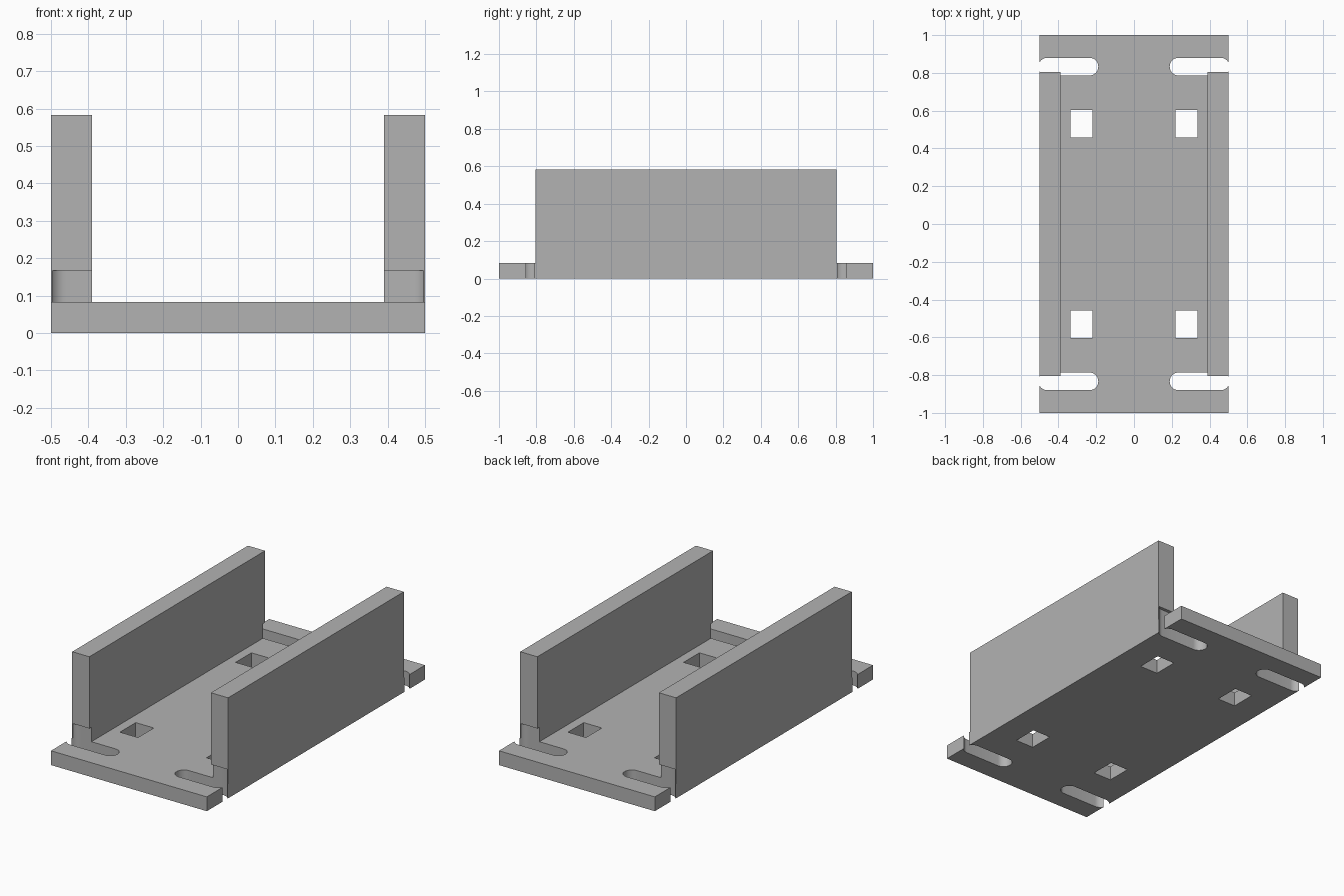
import bpy
import bmesh
from math import sin, cos, pi

if "Cube" in bpy.data.objects:
    bpy.data.objects.remove(bpy.data.objects["Cube"], do_unlink=True)

GREY = (0.45, 0.45, 0.45, 1.0)
grey = bpy.data.materials.new("plain_grey")
grey.use_nodes = True
grey.diffuse_color = GREY
grey.node_tree.nodes["Principled BSDF"].inputs["Base Color"].default_value = GREY


def prism(name, outline, z0, z1):
    """Extrude a flat outline from z0 up to z1."""
    bm = bmesh.new()
    face = bm.faces.new([bm.verts.new((x, y, z0)) for x, y in outline])
    top = bmesh.ops.extrude_face_region(bm, geom=[face])["geom"]
    verts = [g for g in top if isinstance(g, bmesh.types.BMVert)]
    bmesh.ops.translate(bm, verts=verts, vec=(0, 0, z1 - z0))
    bmesh.ops.recalc_face_normals(bm, faces=bm.faces)
    mesh = bpy.data.meshes.new(name)
    bm.to_mesh(mesh)
    bm.free()
    mesh.materials.append(grey)
    obj = bpy.data.objects.new(name, mesh)
    bpy.context.collection.objects.link(obj)
    return obj


def rect(cx, cy, w, d):
    return [(cx + sx * w / 2, cy + sy * d / 2)
            for sx, sy in ((-1, -1), (1, -1), (1, 1), (-1, 1))]


def stadium(cx, cy, half, r, n=16):
    """Slot outline with rounded ends, long in x."""
    pts = []
    for side in (1, -1):
        for i in range(n + 1):
            a = -pi / 2 + pi * i / n
            pts.append((cx + side * (half + r * cos(a)), cy + side * r * sin(a)))
    return pts


def combine(target, tool, operation):
    """Apply a boolean to the target and discard the tool."""
    tool.hide_render = True
    mod = target.modifiers.new(operation.lower(), "BOOLEAN")
    mod.operation = operation
    mod.solver = "EXACT"
    mod.object = tool
    bpy.context.view_layer.objects.active = target
    bpy.ops.object.modifier_apply(modifier=mod.name)
    bpy.data.objects.remove(tool, do_unlink=True)


# Base plate with two upright side walls
bracket = prism("channel_bracket", rect(0, 0, 1.0, 2.0), 0, 0.083)
for side in (-1, 1):
    wall = prism("side_wall", rect(side * 0.445, 0, 0.11, 1.61), 0, 0.583)
    combine(bracket, wall, "UNION")

# Rounded slots notching the wall ends, and rectangular through holes
for sx in (-1, 1):
    for sy in (-1, 1):
        slot = prism("slot_cutter", stadium(sx * 0.3475, sy * 0.833, 0.1115, 0.047),
                     -0.1, 0.167)
        combine(bracket, slot, "DIFFERENCE")
        hole = prism("hole_cutter", rect(sx * 0.278, sy * 0.53, 0.116, 0.145), -0.1, 0.2)
        combine(bracket, hole, "DIFFERENCE")

# Smooth slot ends, crisp edges elsewhere
bpy.ops.object.select_all(action="DESELECT")
bracket.select_set(True)
bpy.context.view_layer.objects.active = bracket
bpy.ops.object.shade_smooth_by_angle(angle=pi / 6)
